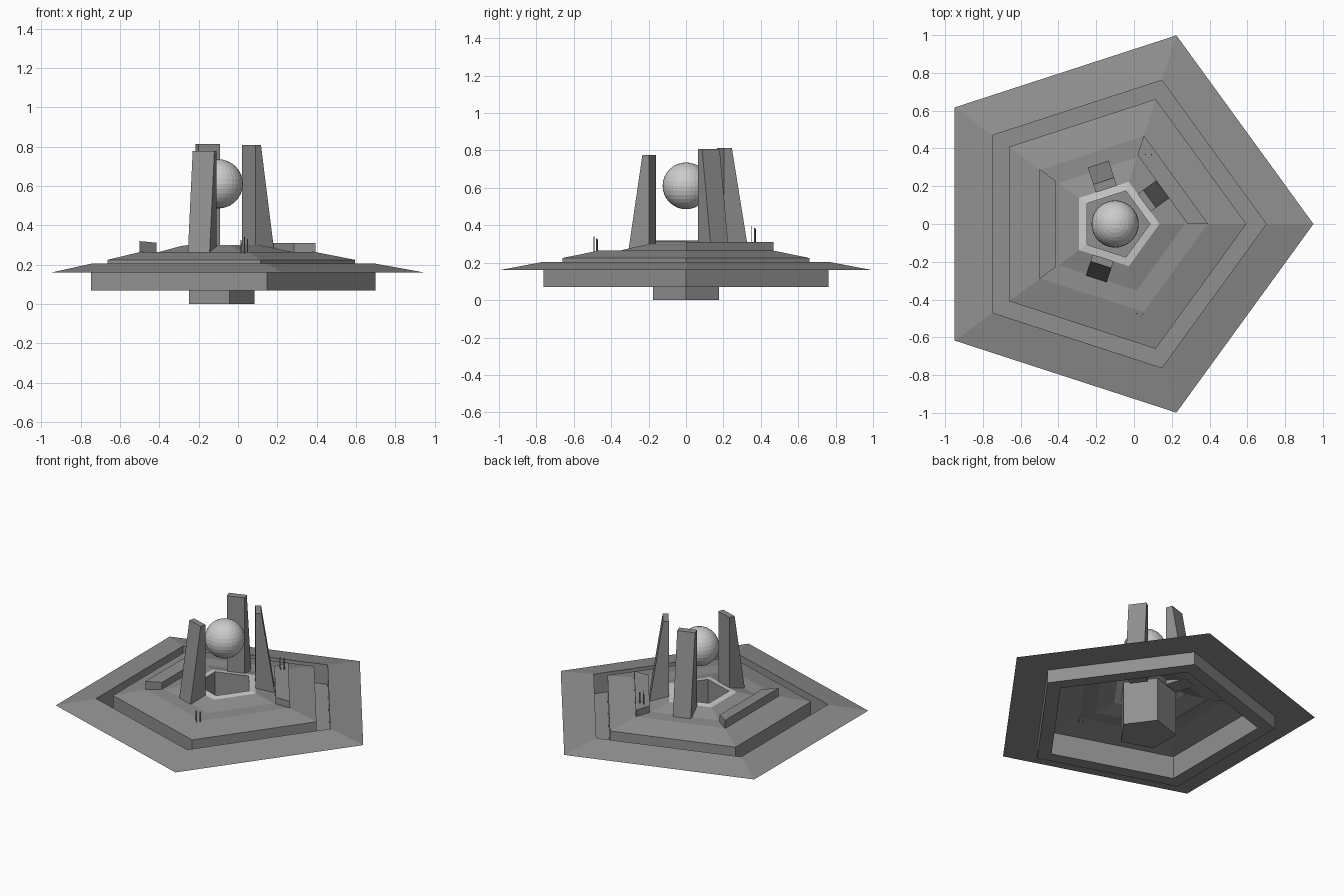
import bpy, bmesh
from math import cos, sin, radians

if "Cube" in bpy.data.objects:
    bpy.data.objects.remove(bpy.data.objects["Cube"])

CX = -0.10  # centre of the pentagon plan

# Dark grey stone; the globe and pit rim stay default light grey
dark = bpy.data.materials.new("dark_grey")
dark.diffuse_color = (0.28, 0.28, 0.28, 1)
dark.use_nodes = True
dark.node_tree.nodes["Principled BSDF"].inputs["Base Color"].default_value = dark.diffuse_color


def make(name, verts, faces, mat=dark):
    me = bpy.data.meshes.new(name)
    me.from_pydata(verts, [], faces)
    bm = bmesh.new()
    bm.from_mesh(me)
    bmesh.ops.recalc_face_normals(bm, faces=bm.faces)
    bm.to_mesh(me)
    bm.free()
    return link(name, me, mat)


def link(name, me, mat=None, loc=(0, 0, 0)):
    if mat:
        me.materials.append(mat)
    ob = bpy.data.objects.new(name, me)
    ob.location = loc
    bpy.context.collection.objects.link(ob)
    return ob


def polar(r, deg, z):
    return (CX + r * cos(radians(deg)), r * sin(radians(deg)), z)


def lathe5(name, profile, closed=False, cap_end=False, mat=dark):
    """Sweep a (radius, z) profile round five sides."""
    n = len(profile)
    verts = [polar(r, 72 * k, z) for k in range(5) for r, z in profile]
    faces = []
    for k in range(5):
        a, b = k * n, (k + 1) % 5 * n
        for i in range(n if closed else n - 1):
            j = (i + 1) % n
            faces.append((a + i, a + j, b + j, b + i))
    if cap_end:
        faces.append([k * n + n - 1 for k in range(5)])
    return make(name, verts, faces, mat)


BOX = [(0, 1, 2, 3), (4, 5, 6, 7), (0, 1, 5, 4), (1, 2, 6, 5), (2, 3, 7, 6), (3, 0, 4, 7)]


def ring_sector(name, a0, r_in, r_out, z0, z_in, z_out):
    """Raised block along one side of the pentagon."""
    a1 = a0 + 72
    v = [polar(r_in, a0, z0), polar(r_out, a0, z0), polar(r_out, a1, z0), polar(r_in, a1, z0),
         polar(r_in, a0, z_in), polar(r_out, a0, z_out), polar(r_out, a1, z_out), polar(r_in, a1, z_in)]
    return make(name, v, BOX)


def tower(name, deg, out_bottom, out_top, z_top, shift=0.0, inner=0.19, w=0.058):
    """Pylon with an upright inner face and a leaning outer face."""
    c, s = cos(radians(deg)), sin(radians(deg))
    v = []
    for out, z in ((out_bottom, 0.262), (out_top, z_top)):
        for u, t in ((inner, -w), (out, -w), (out, w), (inner, w)):
            t += shift
            v.append((CX + u * c - t * s, u * s + t * c, z))
    return make(name, v, BOX)


def mast(name, x, y, z, h, r):
    bm = bmesh.new()
    bmesh.ops.create_cone(bm, cap_ends=True, segments=6, radius1=r, radius2=r, depth=h)
    me = bpy.data.meshes.new(name)
    bm.to_mesh(me)
    bm.free()
    link(name, me, dark, (x, y, z + h / 2))


# Hull shell: trough and sloped deck
lathe5("hull", [(0.80, 0.205), (0.80, 0.07), (0.695, 0.07), (0.695, 0.225), (0.49, 0.265),
                (0.37, 0.265), (0.235, 0.295)])

# Overhanging flange
lathe5("flange", [(0.80, 0.205), (1.05, 0.16), (0.80, 0.16)])

# Light rim round the pit, and the pit with its foot
lathe5("pit_rim", [(0.235, 0.295), (0.185, 0.301)], mat=None)
lathe5("pit", [(0.185, 0.301), (0.185, 0.0)], cap_end=True)

# Raised deck blocks
ring_sector("left_bench", 144, 0.39, 0.494, 0.262, 0.312, 0.32)
ring_sector("right_platform", 0, 0.385, 0.493, 0.255, 0.31, 0.31)

# Three pylons
tower("right_tower", 36, 0.31, 0.226, 0.808)
tower("back_tower", 108, 0.328, 0.235, 0.813, shift=-0.013)
tower("front_tower", 252, 0.307, 0.228, 0.777, shift=-0.005)

# Floating globe
bm = bmesh.new()
bmesh.ops.create_uvsphere(bm, u_segments=32, v_segments=16, radius=0.125)
me = bpy.data.meshes.new("globe")
bm.to_mesh(me)
bm.free()
link("globe", me, None, (CX, 0, 0.611))

# Two clusters of small masts
for group, bx, by, bz in (("front", 0.03, -0.480, 0.25), ("back", 0.075, 0.363, 0.305)):
    for i, (dx, dy, h, r) in enumerate(((-0.015, 0.006, 0.075, 0.004),
                                        (0.003, -0.012, 0.09, 0.002),
                                        (0.018, 0.004, 0.08, 0.004))):
        mast(f"{group}_mast_{i + 1}", bx + dx, by + dy, bz, h, r)
